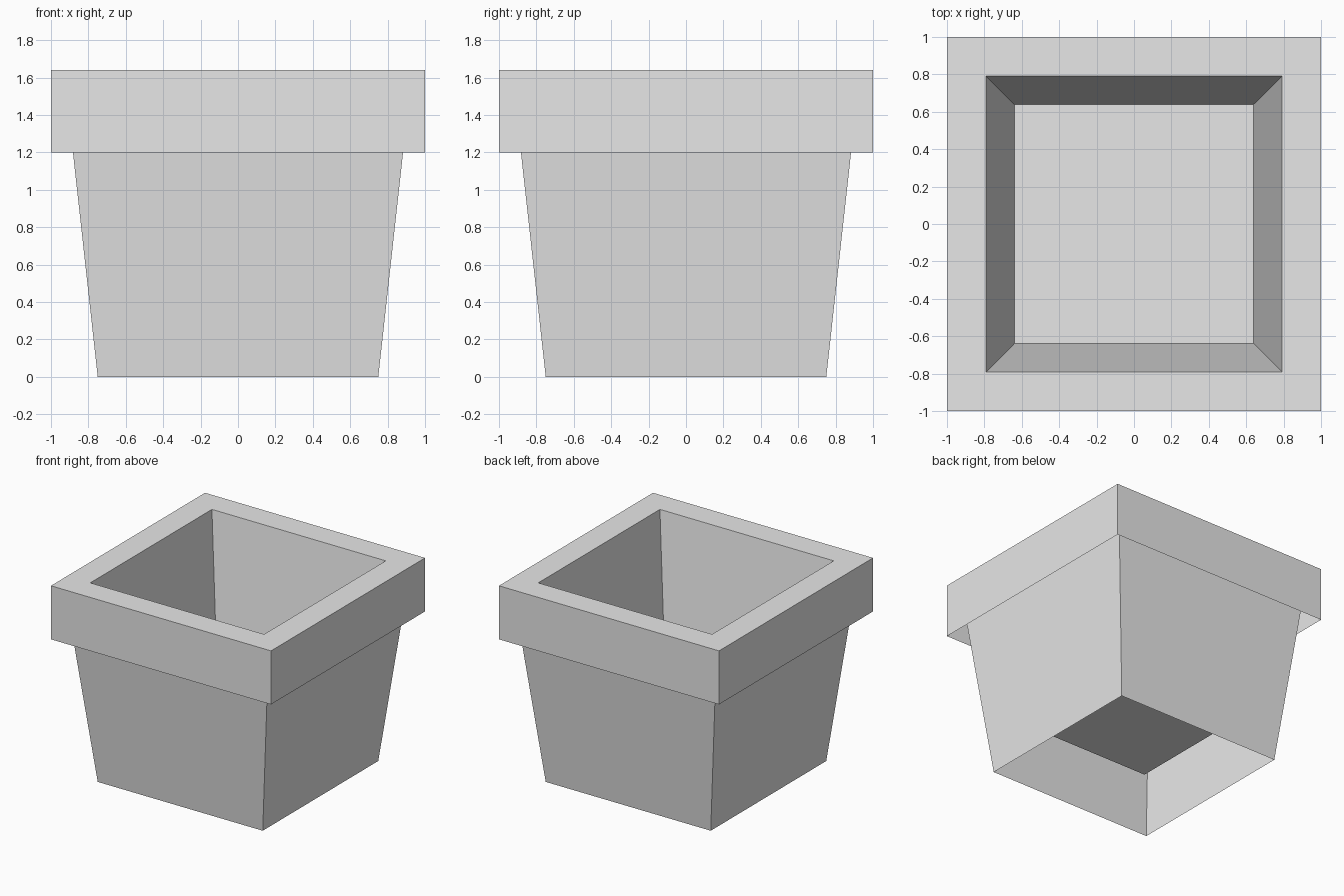
import bpy
import bmesh

if "Cube" in bpy.data.objects:
    bpy.data.objects.remove(bpy.data.objects["Cube"], do_unlink=True)

GREY = (0.8, 0.8, 0.8, 1.0)
mat = bpy.data.materials.new("plain grey")
mat.use_nodes = True
mat.diffuse_color = GREY
mat.node_tree.nodes["Principled BSDF"].inputs["Base Color"].default_value = GREY


def square_shell(name, profile, close_end=False):
    """Sweep (half width, height) points around a square, optionally capping the last ring."""
    bm = bmesh.new()
    rings = [[bm.verts.new((sx * r, sy * r, z))
              for sx, sy in ((-1, -1), (1, -1), (1, 1), (-1, 1))]
             for r, z in profile]
    for low, high in zip(rings, rings[1:]):
        for i in range(4):
            j = (i + 1) % 4
            bm.faces.new((low[i], low[j], high[j], high[i]))
    if close_end:
        bm.faces.new(rings[-1])
    mesh = bpy.data.meshes.new(name)
    bm.to_mesh(mesh)
    bm.free()
    mesh.materials.append(mat)
    obj = bpy.data.objects.new(name, mesh)
    bpy.context.collection.objects.link(obj)
    return obj


TOP = 1.64

# Tapered outer wall, open underneath and running up inside the rim
square_shell("pot_body", [(0.75, 0), (0.93, TOP - 0.01)])

# Rim band, flat lip, sloping inner walls and raised floor
square_shell("rim_and_basin",
             [(1.0, 1.2), (1.0, TOP), (0.79, TOP), (0.64, 0.445)],
             close_end=True)
